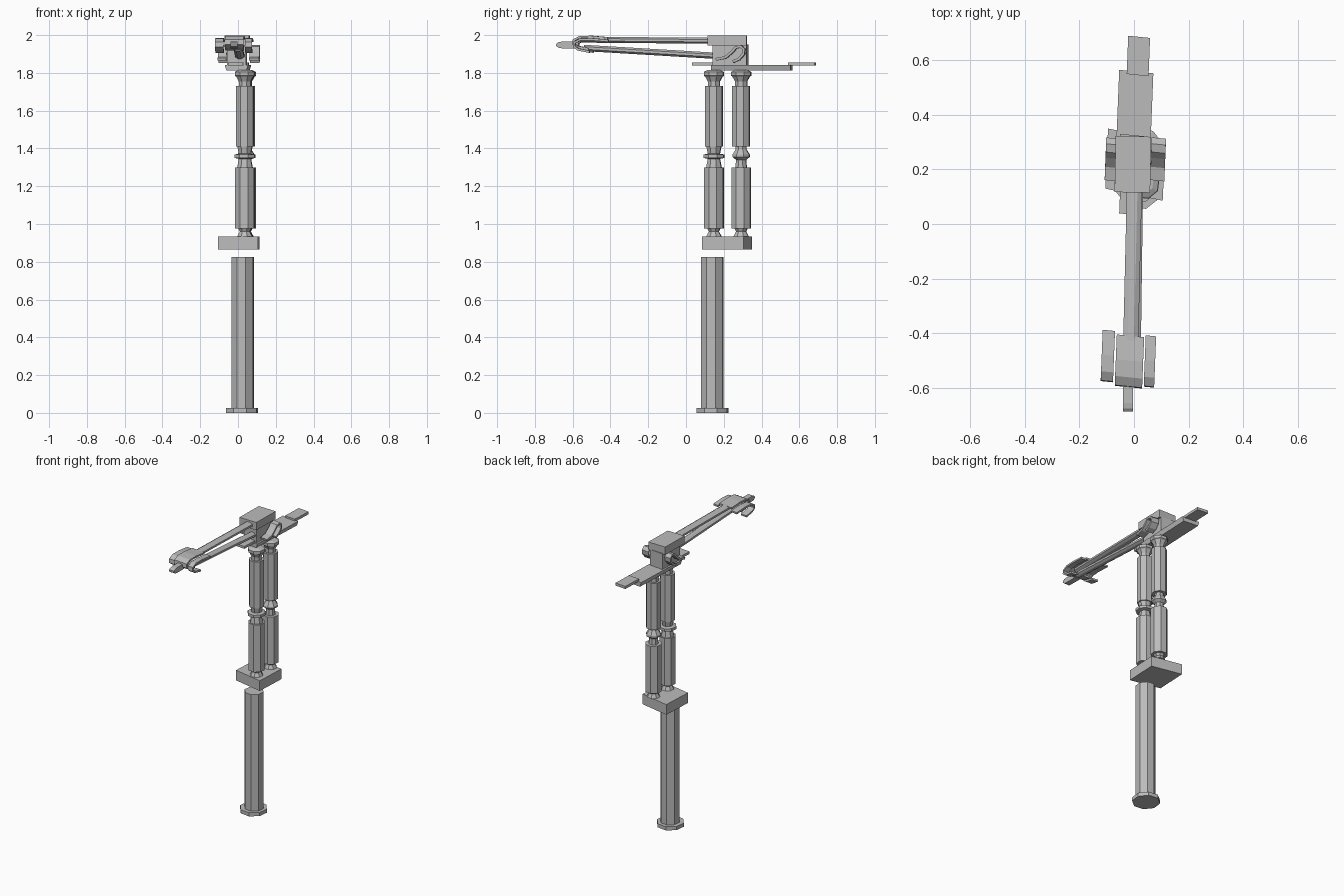
import bpy, bmesh, math
from mathutils import Vector

cube = bpy.data.objects.get("Cube")
if cube:
    bpy.data.objects.remove(cube, do_unlink=True)

grey = bpy.data.materials.new("plain grey")
grey.use_nodes = True
grey.diffuse_color = (0.5, 0.5, 0.5, 1)
grey.node_tree.nodes["Principled BSDF"].inputs["Base Color"].default_value = (0.5, 0.5, 0.5, 1)


def loft(name, rings, closed=False):
    """Skin a list of equal-sized rings and cap the ends."""
    bm = bmesh.new()
    loops = [[bm.verts.new(p) for p in ring] for ring in rings]
    n = len(loops[0])
    for a, b in zip(loops, loops[1:]):
        for i in range(n):
            j = (i + 1) % n
            bm.faces.new((a[i], a[j], b[j], b[i]))
    bm.faces.new(loops[0][::-1])
    bm.faces.new(loops[-1])
    bmesh.ops.recalc_face_normals(bm, faces=bm.faces)
    mesh = bpy.data.meshes.new(name)
    bm.to_mesh(mesh)
    bm.free()
    mesh.materials.append(grey)
    obj = bpy.data.objects.new(name, mesh)
    bpy.context.collection.objects.link(obj)
    return obj


def slab(name, cx, cy, w, d, z0, z1, skew=-0.1, lean=0.04, taper=1.0):
    """Box whose plan is a slightly skewed rectangle; taper narrows its base."""
    def ring(z, k):
        return [(cx + k * sx * w / 2 + sy * d / 2 * lean,
                 cy + sy * d / 2 + k * sx * w / 2 * skew, z)
                for sx, sy in ((-1, -1), (1, -1), (1, 1), (-1, 1))]
    return loft(name, [ring(z0, taper), ring(z1, 1)])


def turned(name, cx, cy, profile, sides=8):
    """Faceted turned post from (radius, height) pairs."""
    angles = [2 * math.pi * (i + 0.35) / sides for i in range(sides)]
    return loft(name, [[(cx + r * math.cos(a), cy + r * math.sin(a), z) for a in angles]
                       for r, z in profile])


def rod(name, start, end, w, h):
    """Eight-sided bar running along y."""
    angles = [2 * math.pi * (i + 0.5) / 8 for i in range(8)]
    return loft(name, [[(x + w * math.cos(a), y, z + h * math.sin(a)) for a in angles]
                       for x, y, z in (start, end)])


def strap(name, x, w, path, thick, lean=0.04):
    """Bent strip: a y-z path thickened and given width across x."""
    pts = [Vector(p) for p in path]
    rings = []
    for i, p in enumerate(pts):
        t = (pts[min(i + 1, len(pts) - 1)] - pts[max(i - 1, 0)]).normalized()
        n = Vector((-t.y, t.x)) * thick / 2
        mid = x + lean * (p.x - pts[0].x)
        rings.append([(mid + sx * w / 2, p.x + sn * n.x - 0.1 * sx * w / 2, p.y + sn * n.y)
                      for sx, sn in ((-1, -1), (1, -1), (1, 1), (-1, 1))])
    return loft(name, rings)


# Foot and lower post
turned("foot", 0.02, 0.14, [(0.088, 0), (0.088, 0.025)])
turned("lower_post", 0.024, 0.14, [(0.062, 0.025), (0.062, 0.825)])

# Middle block
slab("middle_block", 0.005, 0.2175, 0.21, 0.22, 0.865, 0.935, skew=-0.21, lean=0.045)

# Pair of jointed columns with different middle joints
lower = [(0.042, 0.935), (0.028, 0.96), (0.036, 0.975), (0.054, 0.975), (0.054, 1.3)]
upper = [(0.049, 1.41), (0.049, 1.73), (0.034, 1.73), (0.034, 1.755), (0.048, 1.78),
         (0.056, 1.785), (0.056, 1.805), (0.035, 1.815)]
collar = [(0.043, 1.3), (0.034, 1.345), (0.058, 1.35), (0.058, 1.368), (0.034, 1.372), (0.042, 1.41)]
knob = [(0.032, 1.3), (0.028, 1.34), (0.048, 1.355), (0.048, 1.367), (0.03, 1.395), (0.03, 1.41)]
turned("front_column", 0.037, 0.148, lower + collar + upper)
turned("rear_column", 0.042, 0.292, lower + knob + upper)

# Deck, its end tabs and the head
slab("deck", 0.0, 0.348, 0.125, 0.42, 1.812, 1.843, taper=0.85)
slab("rear_tab", 0.016, 0.615, 0.08, 0.14, 1.838, 1.856)
slab("front_tab", -0.012, 0.09, 0.08, 0.11, 1.84, 1.856)
slab("head_body", -0.005, 0.235, 0.1, 0.18, 1.843, 1.95)
slab("head_block", -0.004, 0.218, 0.13, 0.205, 1.945, 1.998, skew=-0.02, lean=0.02)

# Bent side straps beside the head
hook = [(0.16, 1.872), (0.21, 1.882), (0.245, 1.912), (0.265, 1.935), (0.29, 1.94),
        (0.308, 1.925), (0.305, 1.9), (0.28, 1.872), (0.25, 1.86)]
for side, x, w in (("right", -0.085, 0.045), ("left", 0.085, 0.052)):
    strap(side + "_head_strap", x, w, hook, 0.014)

# Arm rods
rod("upper_rod", (-0.015, -0.56, 1.976), (0.002, 0.15, 1.97), 0.03, 0.017)
rod("lower_rod", (0.0, -0.54, 1.932), (0.01, 0.2, 1.888), 0.026, 0.018)

# Bent clamp at the arm's end
curl = [(-0.41, 1.978), (-0.5, 1.986), (-0.56, 1.984), (-0.59, 1.968), (-0.592, 1.948),
        (-0.57, 1.932), (-0.51, 1.92)]
strap("middle_clamp", -0.013, 0.1, [(y, z + 0.005) for y, z in curl], 0.012)
strap("right_clamp", -0.092, 0.045, [(y + 0.02, z - 0.008) for y, z in curl], 0.012)
strap("left_clamp", 0.062, 0.038, [(y, z - 0.008) for y, z in curl], 0.012)

# Rounded tip
tip = [(-0.687, 0.006), (-0.675, 0.015), (-0.655, 0.018), (-0.57, 0.018)]
loft("arm_tip", [[(-0.022 + sx * 0.019, y, 1.948 + sz * h)
                  for sx, sz in ((-1, -1), (1, -1), (1, 1), (-1, 1))] for y, h in tip])
